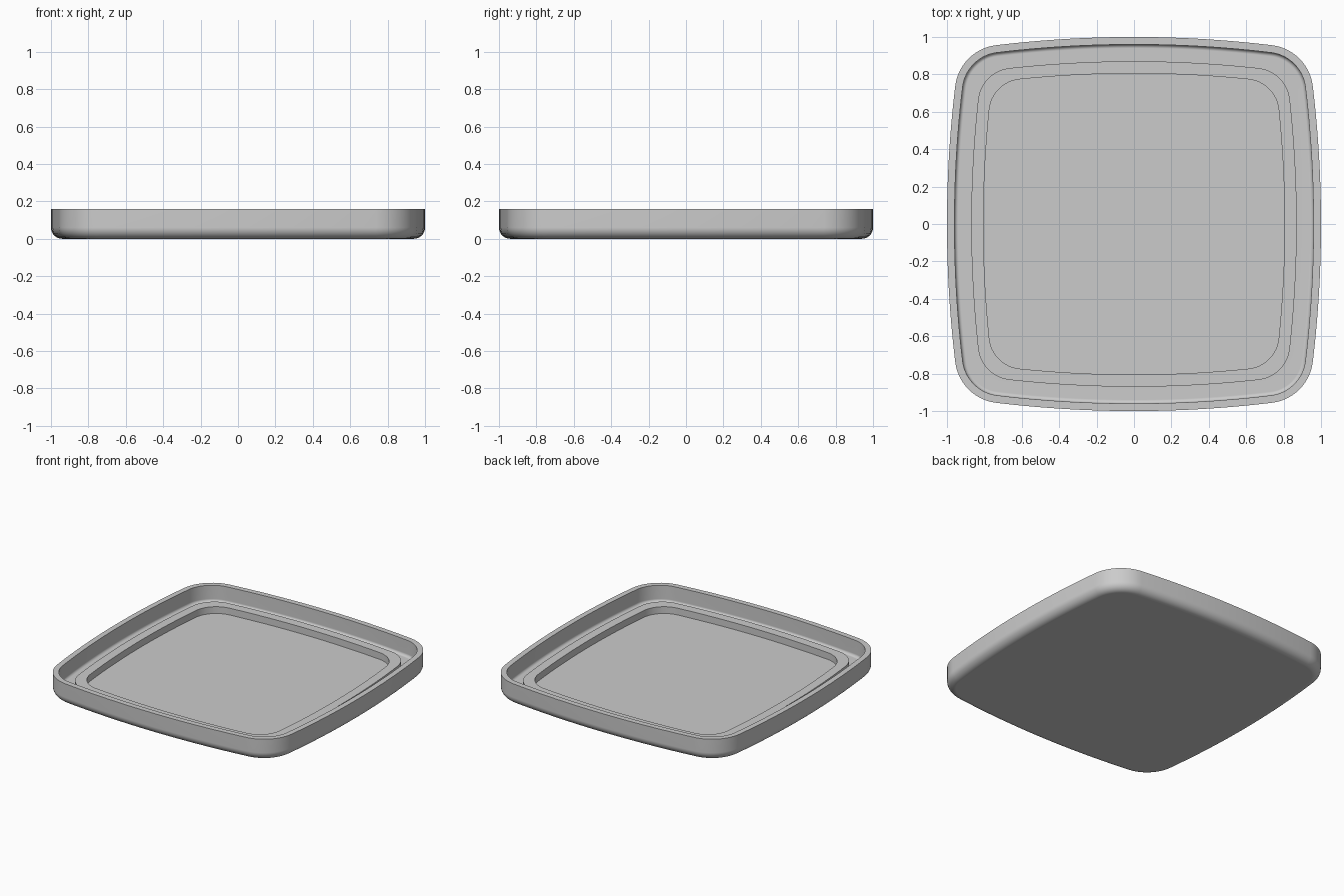
import bpy, bmesh
from math import sqrt, atan2, sin, cos, pi, radians

old = bpy.data.objects.get("Cube")
if old:
    bpy.data.objects.remove(old, do_unlink=True)

BOW = 5.2            # distance from the centre to each bowed side's arc centre
SIDE, CORNER = 16, 12


def outline(half, radius):
    """Square with gently bowed sides and rounded corners, as (x, y) points."""
    big = half + BOW
    # corner circle centre (c, c), tangent inside both neighbouring bowed sides
    c = (-BOW + sqrt(2 * (big - radius) ** 2 - BOW ** 2)) / 2
    a = atan2(c, c + BOW)
    quarter = []
    for i in range(SIDE + 1):
        t = -a + 2 * a * i / SIDE
        quarter.append((big * cos(t) - BOW, big * sin(t)))
    for i in range(1, CORNER):
        t = a + (pi / 2 - 2 * a) * i / CORNER
        quarter.append((c + radius * cos(t), c + radius * sin(t)))
    points = []
    for _ in range(4):
        points += quarter
        quarter = [(-y, x) for x, y in quarter]
    return points


def fillet(half, radius, z, size, steps, inward):
    """Rings of a quarter-round between a wall and a flat floor at height z."""
    rings = []
    for i in range(steps + 1):
        t = pi / 2 * i / steps
        inset = size * (1 - sin(t))
        rings.append((half - inset, radius - inset, z + size * (1 - cos(t))))
    return rings[::-1] if inward else rings


def loft(name, rings, material):
    """Skin a stack of outlines and cap both ends."""
    bm = bmesh.new()
    loops = [[bm.verts.new((x, y, z)) for x, y in outline(half, radius)]
             for half, radius, z in rings]
    for low, high in zip(loops, loops[1:]):
        for i in range(len(low)):
            j = (i + 1) % len(low)
            bm.faces.new((low[i], low[j], high[j], high[i]))
    bm.faces.new(loops[0][::-1])
    bm.faces.new(loops[-1])
    bmesh.ops.recalc_face_normals(bm, faces=bm.faces)
    mesh = bpy.data.meshes.new(name)
    bm.to_mesh(mesh)
    bm.free()
    obj = bpy.data.objects.new(name, mesh)
    bpy.context.collection.objects.link(obj)
    mesh.materials.append(material)
    bpy.ops.object.select_all(action='DESELECT')
    obj.select_set(True)
    bpy.context.view_layer.objects.active = obj
    bpy.ops.object.shade_smooth_by_angle(angle=radians(35))
    # keep the large flat floors evenly shaded
    weighted = obj.modifiers.new("flat_floors", 'WEIGHTED_NORMAL')
    weighted.keep_sharp = True
    return obj


grey = bpy.data.materials.new("plain_grey")
grey.use_nodes = True
grey.diffuse_color = (0.6, 0.6, 0.6, 1)
grey.node_tree.nodes["Principled BSDF"].inputs["Base Color"].default_value = (0.6, 0.6, 0.6, 1)

HEIGHT, FLOOR, RIDGE = 0.16, 0.04, 0.09

rings = fillet(1.0, 0.25, 0, 0.06, 8, False)             # rounded underside
rings += [(1.0, 0.25, HEIGHT), (0.96, 0.21, HEIGHT)]     # wall and flat rim
rings += fillet(0.96, 0.21, FLOOR, 0.02, 5, True)        # inner wall and channel
rings += [(0.87, 0.19, FLOOR), (0.87, 0.19, RIDGE),      # raised ridge
          (0.805, 0.18, RIDGE), (0.805, 0.18, FLOOR)]    # down to the inner floor
loft("tray", rings, grey)
